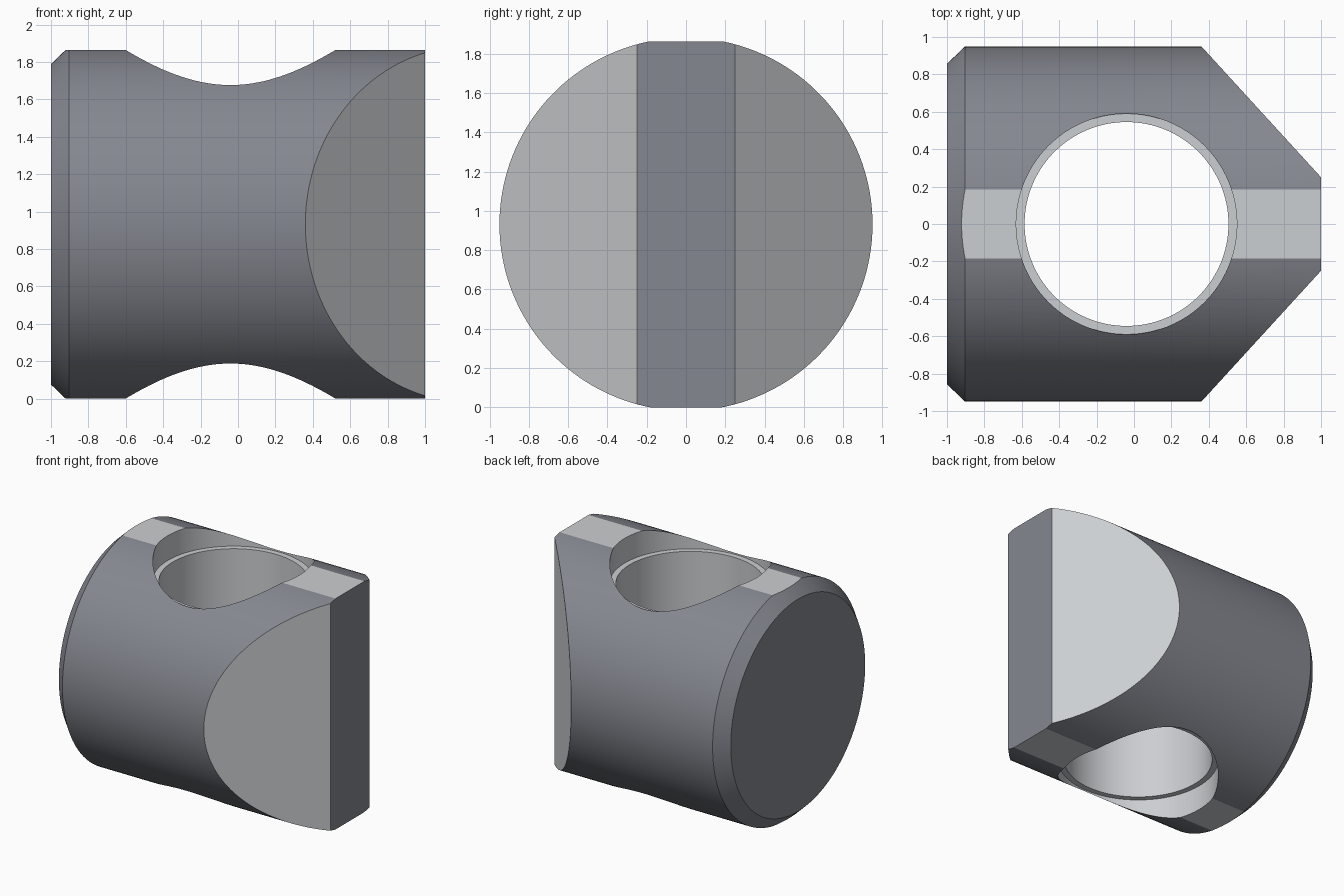
import bpy, bmesh
from math import pi, cos, sin
from mathutils import Vector

if "Cube" in bpy.data.objects:
    bpy.data.objects.remove(bpy.data.objects["Cube"])

R, H, SEG = 0.95, 0.932, 160      # barrel radius, half height between flats
HOLE_X = -0.04


def make_material(name, color):
    mat = bpy.data.materials.new(name)
    mat.diffuse_color = (*color, 1)
    mat.use_nodes = True
    mat.node_tree.nodes["Principled BSDF"].inputs["Base Color"].default_value = mat.diffuse_color
    return mat


# Dark turned surfaces (slot 0) and lighter machined cuts (slot 1)
MATERIALS = [make_material("dark_steel", (0.235, 0.245, 0.28)),
             make_material("machined_steel", (0.60, 0.62, 0.64))]


def make_object(name, bm):
    bmesh.ops.recalc_face_normals(bm, faces=bm.faces[:])
    mesh = bpy.data.meshes.new(name)
    bm.to_mesh(mesh)
    bm.free()
    for mat in MATERIALS:
        mesh.materials.append(mat)
    obj = bpy.data.objects.new(name, mesh)
    bpy.context.collection.objects.link(obj)
    return obj


def lathe(bm, profile, point, slot):
    """Closed solid of rings (position, radius); point(t, a, b) sets the axis."""
    rings = []
    for t, r in profile:
        angles = [2 * pi * (i + 0.5) / SEG for i in range(SEG)]
        rings.append([bm.verts.new(point(t, r * cos(a), r * sin(a))) for a in angles])
    for lo, hi in zip(rings, rings[1:]):
        for i in range(SEG):
            j = (i + 1) % SEG
            bm.faces.new((lo[i], lo[j], hi[j], hi[i]))
    bm.faces.new(rings[0][::-1])
    bm.faces.new(rings[-1])
    for f in bm.faces:
        f.material_index = slot


def slice_off(bm, co, normal):
    """Cut away everything beyond a plane and cap the opening in the lighter grey."""
    cut = bmesh.ops.bisect_plane(bm, geom=bm.verts[:] + bm.edges[:] + bm.faces[:],
                                 dist=1e-6, plane_co=co, plane_no=normal, clear_outer=True)
    edges = [e for e in cut["geom_cut"] if isinstance(e, bmesh.types.BMEdge)]
    for f in bmesh.ops.contextual_create(bm, geom=edges)["faces"]:
        f.material_index = 1


# Barrel lying along x, chamfered at its left end
bm = bmesh.new()
lathe(bm, [(-1, 0.857), (-0.903, R), (1, R)], lambda t, a, b: Vector((t, a, b + H)), 0)

# Narrow flats at top and bottom, slanted faces at the right end
for s in (1, -1):
    slice_off(bm, (0, 0, H + s * H), (0, 0, s))
    slice_off(bm, (1, s * 0.25, H), (0.70, s * 0.64, 0))
body = make_object("barrel_nut", bm)

# Vertical through hole with a shallow counterbore at both ends
bm = bmesh.new()
lathe(bm, [(-0.3, 0.59), (0.2, 0.59), (0.2, 0.545), (2 * H - 0.2, 0.545),
           (2 * H - 0.2, 0.59), (2 * H + 0.3, 0.59)],
      lambda t, a, b: Vector((HOLE_X + a, b, t)), 1)
cutter = make_object("hole_cutter", bm)
cutter.hide_render = True

mod = body.modifiers.new("hole", "BOOLEAN")
mod.operation = "DIFFERENCE"
mod.solver = "EXACT"
mod.object = cutter
bpy.ops.object.select_all(action="DESELECT")
bpy.context.view_layer.objects.active = body
body.select_set(True)
bpy.ops.object.modifier_apply(modifier=mod.name)
bpy.data.objects.remove(cutter)

# Smooth curved walls, crisp edges (the flats meet the barrel at a small angle)
bpy.ops.object.shade_smooth_by_angle(angle=0.12)
